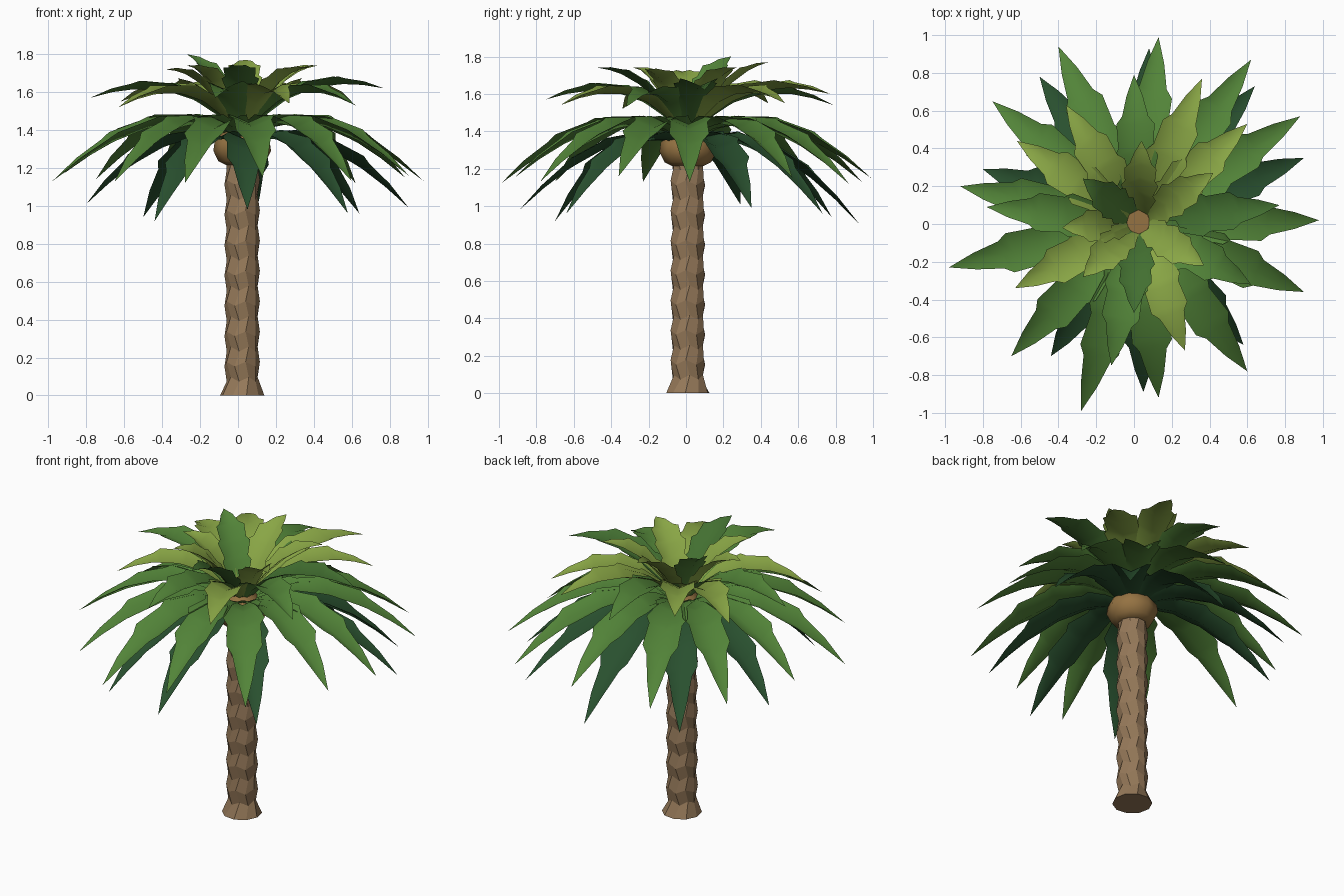
import bpy, math
from mathutils import Vector

if "Cube" in bpy.data.objects:
    bpy.data.objects.remove(bpy.data.objects["Cube"])

CX, CY = 0.022, 0.01


def material(name, rgb):
    m = bpy.data.materials.new(name)
    m.diffuse_color = (*rgb, 1)
    m.use_nodes = True
    m.node_tree.nodes["Principled BSDF"].inputs["Base Color"].default_value = m.diffuse_color
    return m


BARK = material("bark", (0.30, 0.19, 0.10))
HUSK = material("husk", (0.30, 0.17, 0.055))
DARK = material("dark_green", (0.022, 0.08, 0.028))
MID = material("mid_green", (0.055, 0.16, 0.03))
LEAF = material("leaf_green", (0.085, 0.23, 0.04))
LIME = material("lime_green", (0.25, 0.38, 0.06))


def mesh_object(name, verts, faces, mat, smooth=None):
    me = bpy.data.meshes.new(name)
    me.from_pydata(verts, [], faces)
    me.materials.append(mat)
    ob = bpy.data.objects.new(name, me)
    bpy.context.collection.objects.link(ob)
    if smooth:
        bpy.ops.object.select_all(action='DESELECT')
        ob.select_set(True)
        bpy.context.view_layer.objects.active = ob
        bpy.ops.object.shade_smooth_by_angle(angle=math.radians(smooth))
    return ob


def lathe(name, rings, n, mat, twist=0.0, wave=0.0, bump=0.0, smooth=None):
    """Stack of n-sided rings; twist, wave and bump alternate to give zigzag bark."""
    verts, faces = [], []
    last = len(rings) - 1
    for i, (r, z) in enumerate(rings):
        inner = 0 < i < last
        for j in range(n):
            a = 2 * math.pi * j / n + (twist if i % 2 else -twist)
            dz = wave * (-1) ** j if inner else 0
            rr = r + (bump * (-1) ** i if inner else 0)
            verts.append((CX + rr * math.cos(a), CY + rr * math.sin(a), z + dz))
    for i in range(last):
        for j in range(n):
            k = (j + 1) % n
            faces.append((i * n + j, i * n + k, (i + 1) * n + k, (i + 1) * n + j))
    faces.append(tuple(reversed(range(n))))
    faces.append(tuple(last * n + j for j in range(n)))
    return mesh_object(name, verts, faces, mat, smooth)


# Trunk with flared foot
lathe("trunk", [(0.118, 0)] + [(0.088, 0.085 + 0.08 * i) for i in range(16)],
      10, BARK, twist=0.12, wave=0.012, bump=0.006)

# Rounded husk under the fronds
lathe("crown_husk", [(0.085, 1.215), (0.125, 1.235), (0.152, 1.29), (0.145, 1.34),
                     (0.10, 1.39), (0.065, 1.43)], 8, HUSK, smooth=50)

# Serrated half-width along a frond: (position, share of full width)
OUTLINE = [(0, .5), (.14, .68), (.27, .92), (.32, .76), (.48, 1.04), (.53, .84),
           (.69, .90), (.74, .62), (.87, .38), (1, 0)]
FOLD = [(1, .36), (0, -.08), (-1, .36)]  # across a frond: sideways, lift


def frond(name, tip, base_z, ctrl_r, ctrl_z, width, mat):
    """Arched, V-folded leaf from the crown to the tip."""
    tip = Vector(tip)
    out = Vector((tip.x - CX, tip.y - CY, 0))
    length = out.length
    out.normalize()
    side = Vector((-out.y, out.x, 0))
    centre = Vector((CX, CY, 0))
    p0 = centre + out * 0.055 + Vector((0, 0, base_z))
    p1 = centre + out * length * ctrl_r + Vector((0, 0, ctrl_z))
    verts, faces = [], []
    for t, w in OUTLINE[:-1]:
        p = p0 * (1 - t) ** 2 + p1 * 2 * t * (1 - t) + tip * t * t
        tangent = ((p1 - p0) * (1 - t) + (tip - p1) * t).normalized()
        up = tangent.cross(side)
        verts += [p + (side * s + up * h) * width * w for s, h in FOLD]
    verts.append(tip)
    n, rows, end = len(FOLD), len(OUTLINE) - 1, len(verts) - 1
    for i in range(rows):
        for j in range(n - 1):
            a = i * n + j
            faces.append((a, a + 1, a + n + 1, a + n) if i < rows - 1
                         else (a, a + 1, end))
    mesh_object(name, verts, faces, mat, smooth=60)


# Frond tiers: base height, arch control (radius share, height), width, tips with tone
TIERS = {
    "low_frond": (1.33, .44, 1.48, .112, [
        (.90, .35, .99, DARK), (.64, .73, .96, DARK), (.08, .93, .90, DARK),
        (-.50, .78, .94, DARK), (-.80, .29, 1.01, DARK), (-.44, -.70, .92, DARK),
        (.05, -.89, .98, DARK), (.58, -.64, .96, DARK)]),
    "middle_frond": (1.37, .42, 1.60, .118, [
        (.98, .02, 1.13, LEAF), (.88, .57, 1.15, LEAF), (.62, .87, 1.12, LEAF),
        (.13, .99, 1.15, LEAF), (-.40, .94, 1.13, LEAF), (-.75, .65, 1.14, LEAF),
        (-.92, .20, 1.17, LEAF), (-.98, -.23, 1.13, LEAF), (-.65, -.70, 1.13, LEAF),
        (-.28, -.99, 1.12, LEAF), (.13, -.92, 1.15, LEAF), (.60, -.78, 1.13, LEAF),
        (.90, -.36, 1.16, LEAF)]),
    "upper_frond": (1.41, .42, 1.73, .112, [
        (.77, .10, 1.62, MID), (.60, .53, 1.55, LIME), (.36, .77, 1.60, LIME),
        (0, .79, 1.54, LEAF), (-.36, .63, 1.60, LIME), (-.62, .44, 1.55, LIME),
        (-.78, .09, 1.57, LEAF), (-.63, -.34, 1.52, LIME), (-.12, -.75, 1.57, LEAF),
        (.27, -.67, 1.54, LIME), (.62, -.32, 1.53, LEAF)]),
    "top_frond": (1.42, .48, 1.72, .095, [
        (.42, .27, 1.74, LIME), (.04, .44, 1.77, LIME), (-.27, .24, 1.80, LEAF),
        (-.38, -.02, 1.72, LIME), (-.27, -.28, 1.74, LIME), (0, -.47, 1.74, MID),
        (.37, -.22, 1.73, LIME)]),
}
for name, (bz, cr, cz, width, tips) in TIERS.items():
    for i, (x, y, z, tone) in enumerate(tips):
        frond(f"{name}_{i + 1}", (x, y, z), bz, cr, cz, width, tone)
